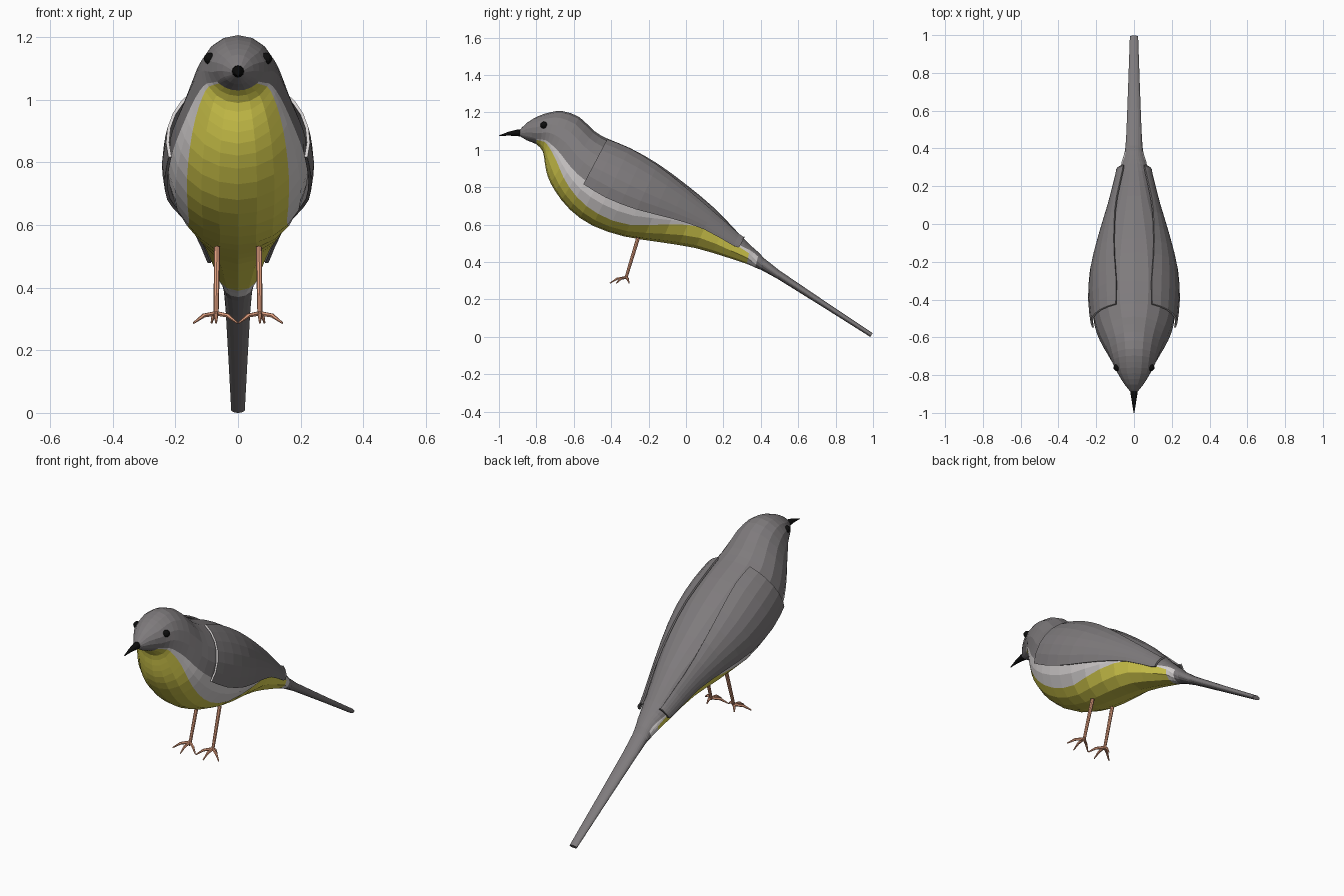
import bpy, bmesh, math
from mathutils import Vector

if "Cube" in bpy.data.objects:
    bpy.data.objects.remove(bpy.data.objects["Cube"])


def material(name, rgb):
    m = bpy.data.materials.new(name)
    m.diffuse_color = (*rgb, 1)
    m.use_nodes = True
    m.node_tree.nodes["Principled BSDF"].inputs["Base Color"].default_value = m.diffuse_color
    return m


GREY = material("slate grey", (0.21, 0.197, 0.203))
YELLOW = material("yellow", (0.72, 0.65, 0.08))
PALE = material("pale grey", (0.68, 0.65, 0.65))
BLACK = material("black", (0.004, 0.004, 0.004))
ORANGE = material("leg orange", (0.78, 0.36, 0.22))


def finish(name, bm, mats, mirror=False):
    bmesh.ops.recalc_face_normals(bm, faces=bm.faces)
    me = bpy.data.meshes.new(name)
    bm.to_mesh(me)
    bm.free()
    for m in mats:
        me.materials.append(m)
    ob = bpy.data.objects.new(name, me)
    bpy.context.collection.objects.link(ob)
    if mirror:
        ob.modifiers.new("Mirror", 'MIRROR').use_mirror_merge = False
    return ob


def refine(rows):
    """Insert one smooth in-between row in every interval."""
    out = []
    for i in range(len(rows) - 1):
        a, b = rows[max(i - 1, 0)], rows[i]
        c, d = rows[i + 1], rows[min(i + 2, len(rows) - 1)]
        out.append(b)
        out.append(tuple((-p + 9 * q + 9 * r - s) / 16
                         for p, q, r, s in zip(a, b, c, d)))
    return out + [rows[-1]]


def angle(f):
    """Angle from the bottom of a section for a height fraction."""
    return math.acos(1 - 2 * min(max(f, 0), 1))


def section(row, t, grow=0.0):
    ty, tz, by, bz, w = row[:5]
    top, bot = Vector((0, ty, tz)), Vector((0, by, bz))
    half = (top - bot) / 2
    half += half.normalized() * grow
    return (top + bot) / 2 - half * math.cos(t) + Vector(((w + grow) * math.sin(t), 0, 0))


def spread(a, b, n):
    return [a + (b - a) * i / n for i in range(n)]


def tube(bm, path, radii, sides=8):
    pts = [Vector(p) for p in path]
    rings = []
    for i, p in enumerate(pts):
        d = pts[min(i + 1, len(pts) - 1)] - pts[max(i - 1, 0)]
        q = d.to_track_quat('Z', 'Y')
        rings.append([bm.verts.new(p + q @ Vector((radii[i] * math.cos(k * math.tau / sides),
                                                   radii[i] * math.sin(k * math.tau / sides), 0)))
                      for k in range(sides)])
    for a, b in zip(rings, rings[1:]):
        for k in range(sides):
            n = (k + 1) % sides
            bm.faces.new((a[k], a[n], b[n], b[k]))
    bm.faces.new(rings[0])
    bm.faces.new(rings[-1])


# Sections: top y, top z, bottom y, bottom z, half width, yellow height, pale height
ROWS = [
    (-.895, 1.10, -.89, 1.075, .015, .15, .25),
    (-.85, 1.145, -.85, 1.05, .05, .15, .25),
    (-.79, 1.18, -.80, 1.03, .085, .15, .19),
    (-.73, 1.20, -.765, .99, .108, .25, .30),
    (-.66, 1.207, -.755, .93, .127, .28, .36),
    (-.57, 1.175, -.74, .86, .152, .27, .39),
    (-.49, 1.10, -.70, .78, .185, .22, .40),
    (-.42, 1.06, -.62, .68, .212, .18, .41),
    (-.30, 1.01, -.50, .595, .225, .15, .42),
    (-.15, .925, -.33, .537, .215, .16, .43),
    (0, .815, -.13, .505, .172, .31, .46),
    (.15, .69, .05, .475, .122, .50, .53),
    (.285, .55, .22, .425, .083, .57, .62),
    (.345, .49, .325, .39, .064, .57, .75),
    (.39, .45, .37, .37, .050, .45, .75),
    (.50, .355, .49, .31, .040, .30, .55),
    (.998, .02, .985, .0, .022, .30, .55),
]

# Body, head and tail: one lofted skin, coloured by strip and by row
rows = refine(ROWS)
bm = bmesh.new()
rings = []
for r in rows:
    a, b = angle(r[5]), angle(r[6])
    ts = spread(0, a, 3) + spread(a, b, 2) + spread(b, math.pi, 5) + [math.pi]
    ts += [-t for t in ts[-2:0:-1]]
    rings.append([bm.verts.new(section(r, t)) for t in ts])
count = len(rings[0])
for i, (p, q) in enumerate(zip(rings, rings[1:])):
    for k in range(count):
        n = (k + 1) % count
        f = bm.faces.new((p[k], p[n], q[n], q[k]))
        strip = min(k, count - 1 - k)
        if 4 <= i < 28 and strip < 5:
            f.material_index = 1 if strip < 3 and i < 26 else 2
bm.faces.new(rings[0])
bm.faces.new(rings[-1])
finish("body", bm, [GREY, YELLOW, PALE])

# Folded wings: plates that follow the body sections (lower height, upper angle)
EDGES = [(.37, 155), (.37, 157), (.38, 153), (.42, 146), (.47, 138), (.50, 142)]
wing = [ROWS[7 + i] + (lo, math.radians(hi)) for i, (lo, hi) in enumerate(EDGES)]
wing.append((.315, .535, .25, .42, .078, 0, 0, .52, math.radians(143)))
wing = refine(wing)


def wing_grid(bm, grow):
    return [[bm.verts.new(section(r, t, grow))
             for t in spread(angle(r[7]), r[8], 6) + [r[8]]] for r in wing]


bm = bmesh.new()
outer, inner = wing_grid(bm, .018), wing_grid(bm, .008)
for g in (outer, inner):
    for p, q in zip(g, g[1:]):
        for k in range(6):
            bm.faces.new((p[k], p[k + 1], q[k + 1], q[k]))
for row in (0, -1):                       # front rim is pale, rear rim grey
    o, n = outer[row], inner[row]
    for k in range(6):
        bm.faces.new((o[k], o[k + 1], n[k + 1], n[k])).material_index = int(row == 0)
for col in (0, -1):                       # lower and upper rims
    for i in range(len(wing) - 1):
        bm.faces.new((outer[i][col], outer[i + 1][col], inner[i + 1][col], inner[i][col]))
finish("wings", bm, [GREY, PALE], mirror=True)

# Beak
bm = bmesh.new()
tube(bm, [(0, -.87, 1.09), (0, -.90, 1.091), (0, -.95, 1.086), (0, -1.0, 1.075)],
     [.021, .018, .010, .002], 12)
finish("beak", bm, [BLACK])

# Eyes
bm = bmesh.new()
bmesh.ops.create_uvsphere(bm, u_segments=12, v_segments=8, radius=.019)
bmesh.ops.translate(bm, verts=bm.verts, vec=(.090, -.760, 1.132))
finish("eyes", bm, [BLACK], mirror=True)

# Legs
bm = bmesh.new()
tube(bm, [(.067, -.256, .53), (.067, -.262, .51), (.07, -.322, .312)], [.010, .010, .008])
finish("legs", bm, [ORANGE], mirror=True)

# Toes: three forward, one back
bm = bmesh.new()
for dx, dy in [(-.068, -.05), (0, -.085), (.072, -.05), (.015, .018)]:
    tube(bm, [(.07, -.322, .318), (.07 + dx * .55, -.322 + dy * .55, .311),
              (.07 + dx, -.322 + dy, .287)], [.008, .007, .003], 6)
finish("toes", bm, [ORANGE], mirror=True)
